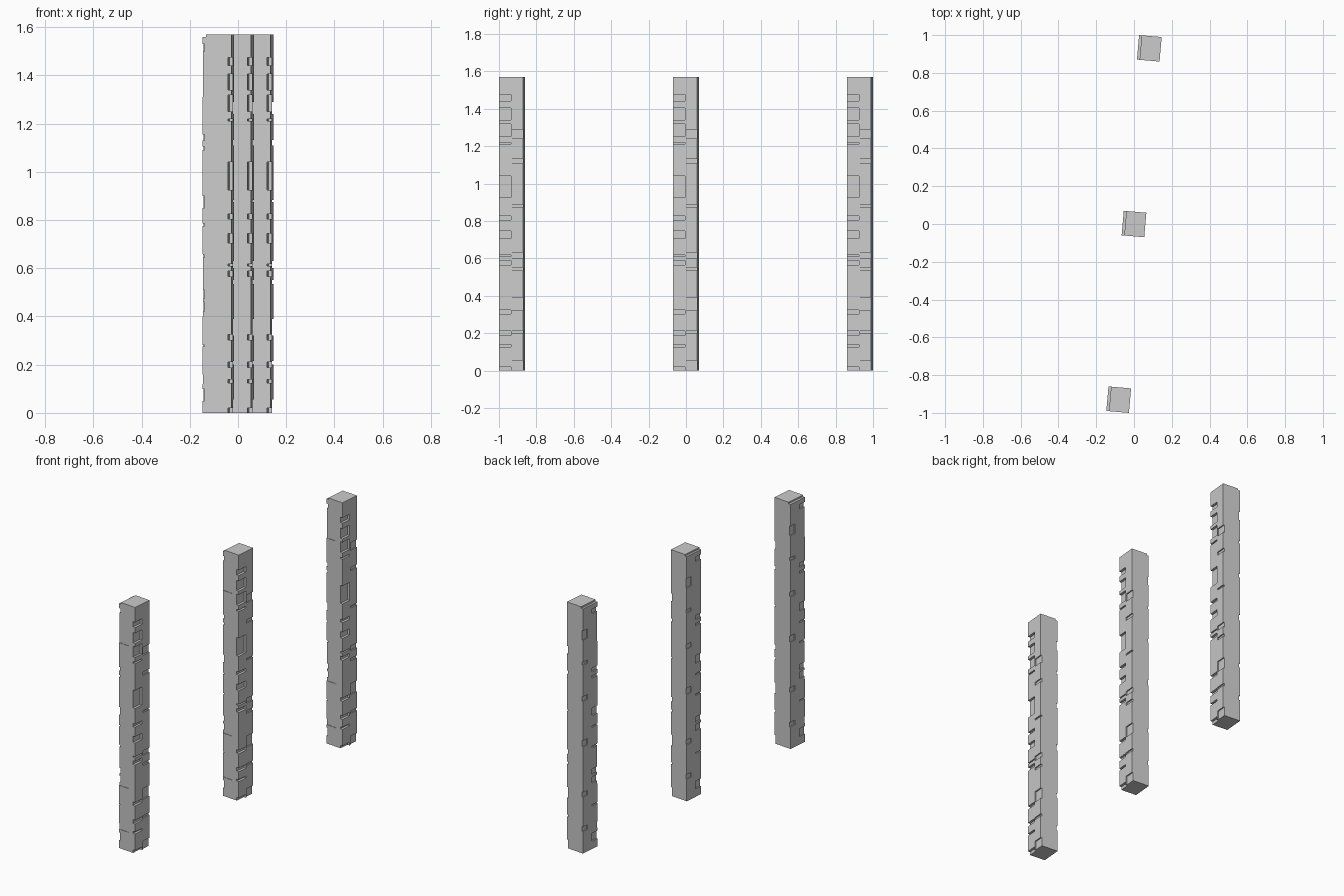
import bpy, bmesh
from math import radians
from mathutils import Matrix, Vector

if "Cube" in bpy.data.objects:
    bpy.data.objects.remove(bpy.data.objects["Cube"])

W, D, H = 0.06, 0.065, 1.57   # half width, half depth, height
E = 0.02                      # cutter overshoot


def box_mesh(name, boxes):
    bm = bmesh.new()
    for (x0, x1, y0, y1, z0, z1) in boxes:
        m = Matrix.Translation(((x0 + x1) / 2, (y0 + y1) / 2, (z0 + z1) / 2))
        m = m @ Matrix.Diagonal((x1 - x0, y1 - y0, z1 - z0, 1))
        bmesh.ops.create_cube(bm, size=1, matrix=m)
    me = bpy.data.meshes.new(name)
    bm.to_mesh(me)
    bm.free()
    ob = bpy.data.objects.new(name, me)
    bpy.context.collection.objects.link(ob)
    return ob


def corner_cuts(sx, sy, dx, dy, spans):
    # notches along one vertical corner edge, dx and dy deep
    xs = sorted((sx * (W - dx), sx * (W + E)))
    ys = sorted((sy * (D - dy), sy * (D + E)))
    return [(*xs, *ys, a, b) for a, b in spans]


pillar = box_mesh("middle_pillar", [(-W, W, -D, D, 0, H)])

# deep notches on the front right corner
front_right = corner_cuts(1, -1, 0.015, 0.064, [
    (1.44, 1.475), (1.34, 1.405), (1.25, 1.318), (1.21, 1.22), (0.925, 1.04),
    (0.805, 0.825), (0.705, 0.745), (0.61, 0.618), (0.565, 0.588),
    (0.303, 0.325), (0.188, 0.212), (0.125, 0.138), (-E, 0.02)])
# shallower notches on the back right corner
back_right = corner_cuts(1, 1, 0.008, 0.06, [
    (1.24, 1.29), (1.11, 1.132), (0.874, 0.884), (0.6, 0.63),
    (0.535, 0.552), (0.32, 0.39), (0.2, 0.215), (-E, 0.055)])
# small notches on the left corners
front_left = corner_cuts(-1, -1, 0.008, 0.05, [
    (1.5, 1.53), (1.13, 1.155), (1.09, 1.105), (0.85, 0.9), (0.775, 0.785),
    (0.645, 0.655), (0.475, 0.51), (0.42, 0.46), (0.275, 0.282), (0.05, 0.1)])
back_left = corner_cuts(-1, 1, 0.006, 0.04, [
    (1.36, 1.42), (1.2, 1.22), (0.97, 1.0), (0.68, 0.72), (0.36, 0.39), (0.14, 0.17)])
# shallow front panels and the lowered top strip on the left
panels = [(-W - E, 0.01, -D - E, -D + 0.003, a, b) for a, b in
          [(1.31, 1.53), (0.40, 0.66), (0.12, 0.16)]]
top_strip = [(-W - E, -W + 0.014, -D - E, D + E, H - 0.01, H + E)]

bpy.context.view_layer.objects.active = pillar
for cuts in (front_right, back_right, front_left, back_left, panels, top_strip):
    cutter = box_mesh("notch_cutter", cuts)
    cutter.hide_render = True
    mod = pillar.modifiers.new("notches", 'BOOLEAN')
    mod.operation = 'DIFFERENCE'
    mod.solver = 'EXACT'
    mod.object = cutter
    bpy.ops.object.modifier_apply(modifier=mod.name)
    bpy.data.objects.remove(cutter)

# row of three identical pillars, turned five degrees
pillar.rotation_euler.z = radians(-5)
for name, s in (("front_pillar", -1), ("back_pillar", 1)):
    copy = pillar.copy()
    copy.name = name
    copy.location = Vector((0.081, 0.93, 0)) * s
    bpy.context.collection.objects.link(copy)
